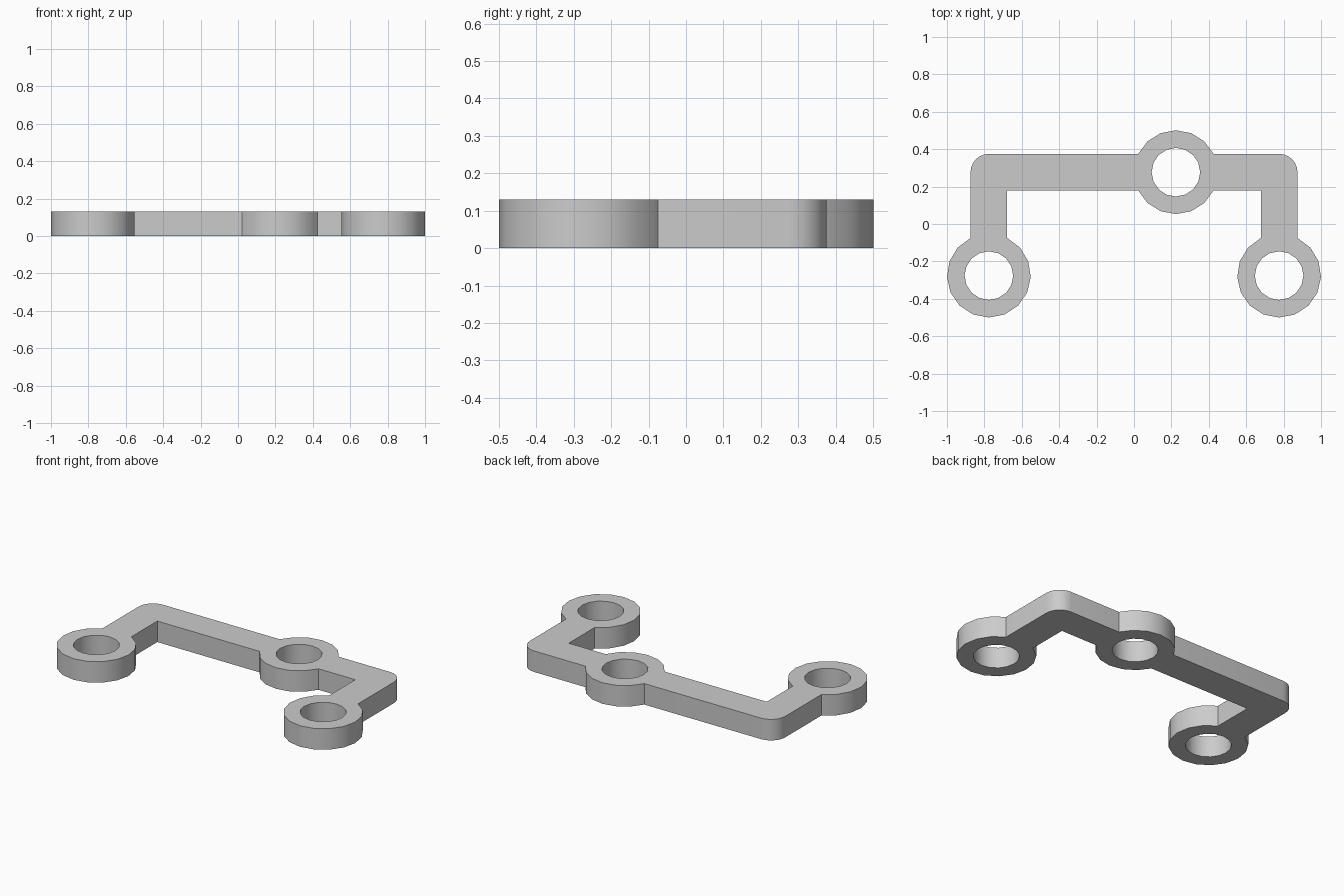
import bpy
import bmesh
from math import atan2, cos, sin, pi, tau

if "Cube" in bpy.data.objects:
    bpy.data.objects.remove(bpy.data.objects["Cube"])

HEIGHT = 0.13
HALF = 0.098        # half width of the arms
OUTER = 0.224       # ring outer radius
INNER = 0.13        # ring bore radius
LEG_X = 0.776       # leg centre line
BAR_Y = 0.277       # crossbar centre line
END_Y = -0.276      # end ring centre
MID_X = 0.224       # middle ring centre
NECK = atan2(HALF, (OUTER**2 - HALF**2) ** 0.5)  # half angle where an arm meets a ring


def arc(cx, cy, r, start, end, steps):
    return [(cx + r * cos(start + (end - start) * i / steps),
             cy + r * sin(start + (end - start) * i / steps)) for i in range(steps + 1)]


def mirrored(points):
    return [(-x, y) for x, y in reversed(points)]


# Left half: inner corner, end ring, rounded outer corner (anticlockwise)
side = [(LEG_X - HALF, BAR_Y - HALF)]
side += arc(LEG_X, END_Y, OUTER, pi / 2 + NECK, 2.5 * pi - NECK, 14)
side += arc(LEG_X, BAR_Y, HALF, 0, pi / 2, 6)

# Full outline with the middle ring bulging on both sides of the crossbar
outline = side
outline += arc(MID_X, BAR_Y, OUTER, NECK, pi - NECK, 6)
outline += mirrored(side[:1 + 15 + 7])
outline += arc(MID_X, BAR_Y, OUTER, pi + NECK, tau - NECK, 6)

loops = [outline]
for cx, cy in [(-LEG_X, END_Y), (LEG_X, END_Y), (MID_X, BAR_Y)]:
    loops.append(arc(cx, cy, INNER, 0, tau, 16)[:-1])

# Fill the profile between outline and bores, then extrude it
bm = bmesh.new()
edges = []
for loop in loops:
    verts = [bm.verts.new((x, y, 0)) for x, y in loop]
    edges += [bm.edges.new((v, verts[i - 1])) for i, v in enumerate(verts)]
bmesh.ops.triangle_fill(bm, use_beauty=True, use_dissolve=False, edges=edges)
extruded = bmesh.ops.extrude_face_region(bm, geom=bm.faces[:], use_keep_orig=True)
top = [v for v in extruded["geom"] if isinstance(v, bmesh.types.BMVert)]
bmesh.ops.translate(bm, verts=top, vec=(0, 0, HEIGHT))
bmesh.ops.recalc_face_normals(bm, faces=bm.faces[:])

mesh = bpy.data.meshes.new("bracket")
bm.to_mesh(mesh)
bm.free()
bracket = bpy.data.objects.new("bracket", mesh)
bpy.context.collection.objects.link(bracket)

# Plain grey
grey = bpy.data.materials.new("light grey")
grey.use_nodes = True
colour = (0.6, 0.6, 0.6, 1)
grey.diffuse_color = colour
grey.node_tree.nodes["Principled BSDF"].inputs["Base Color"].default_value = colour
mesh.materials.append(grey)

# Smooth round walls, sharp edges elsewhere
bpy.ops.object.select_all(action="DESELECT")
bracket.select_set(True)
bpy.context.view_layer.objects.active = bracket
bpy.ops.object.shade_smooth_by_angle(angle=pi / 6)
